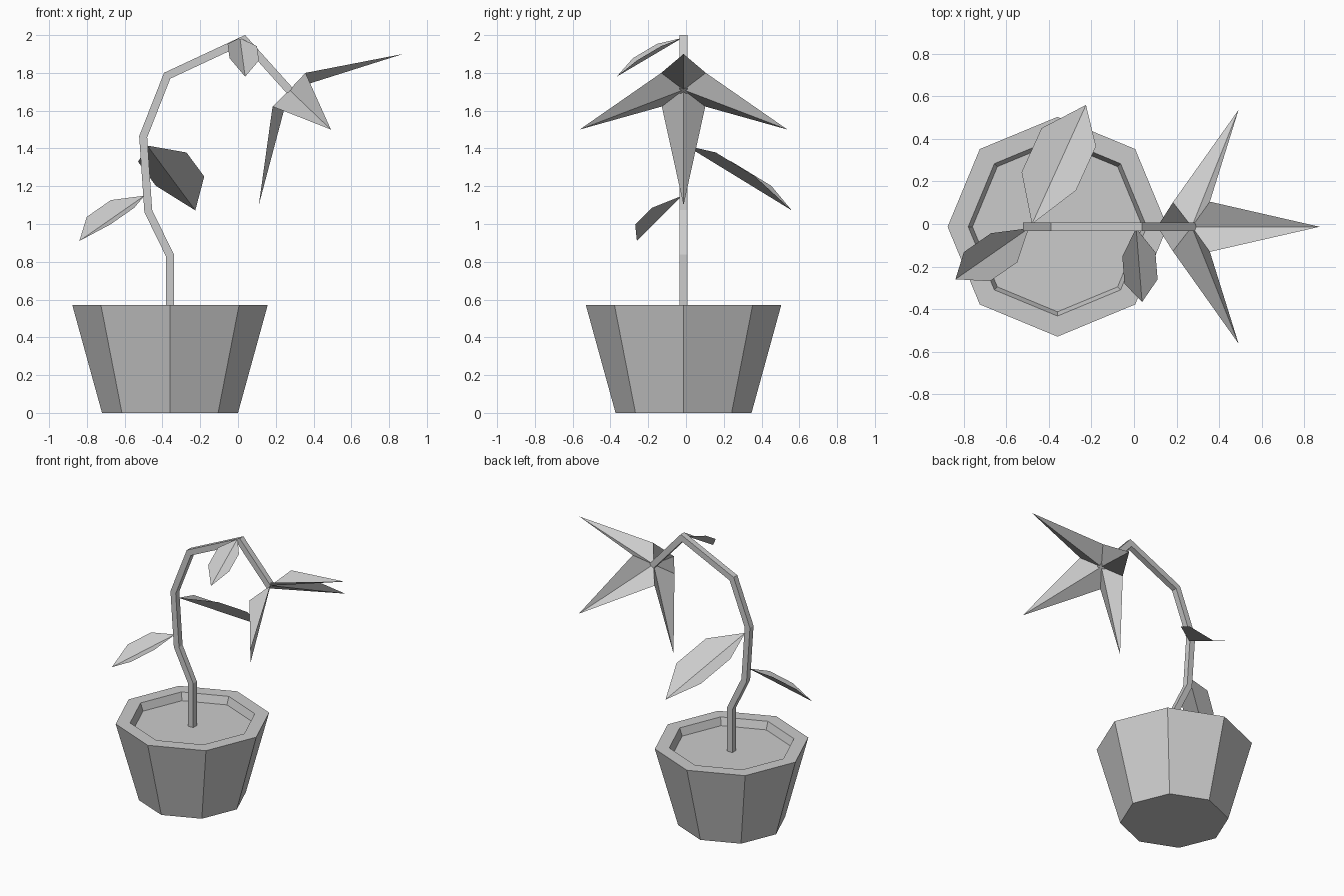
import bpy, bmesh
from math import cos, sin, pi
from mathutils import Vector

if "Cube" in bpy.data.objects:
    bpy.data.objects.remove(bpy.data.objects["Cube"])

YC = -0.013   # plane of the pot, stem and flower


def make(name, verts, faces, closed=False):
    mesh = bpy.data.meshes.new(name)
    mesh.from_pydata([tuple(v) for v in verts], [], faces)
    if closed:
        bm = bmesh.new()
        bm.from_mesh(mesh)
        bmesh.ops.recalc_face_normals(bm, faces=bm.faces)
        bm.to_mesh(mesh)
        bm.free()
    obj = bpy.data.objects.new(name, mesh)
    bpy.context.collection.objects.link(obj)
    return obj


def skin(name, rings):
    """Bridge equal rings into a tube with capped ends."""
    n = len(rings[0])
    faces = [(r * n + i, r * n + (i + 1) % n, (r + 1) * n + (i + 1) % n, (r + 1) * n + i)
             for r in range(len(rings) - 1) for i in range(n)]
    last = (len(rings) - 1) * n
    faces += [tuple(range(n))[::-1], tuple(range(last, last + n))]
    return make(name, [v for ring in rings for v in ring], faces, True)


def leaf(name, base, tip, side):
    """Six-sided leaf folded upward along its midrib."""
    base, tip = Vector(base), Vector(tip)
    d = tip - base
    size = d.length
    side = Vector(side)
    side = (side - d * (side.dot(d) / d.dot(d))).normalized()
    up = side.cross(d).normalized()
    if up.z < 0:
        up = -up
    edge = lambda t, s: base + d * t + side * (s * 0.195 * size) + up * (0.075 * size)
    verts = [base, edge(0.31, 1), edge(0.68, 1), tip, edge(0.68, -1), edge(0.31, -1)]
    return make(name, verts, [(0, 1, 2, 3), (0, 3, 4, 5)])


# Octagonal pot: outer wall, rim, inner wall, soil
profile = [(0.36, 0), (0.517, 0.57), (0.42, 0.57), (0.40, 0.515)]
skin("pot", [[(-0.36 + r * cos(i * pi / 4), YC + r * sin(i * pi / 4), z) for i in range(8)]
             for r, z in profile])

# Square stem with mitred bends
path = [Vector((x, YC, z)) for x, z in
        [(-0.36, 0.51), (-0.36, 0.833), (-0.475, 1.068), (-0.502, 1.462),
         (-0.375, 1.785), (0.032, 1.975), (0.275, 1.705)]]
h = 0.021
rings = []
for i, p in enumerate(path):
    a = (p - path[i - 1]).normalized() if i else None
    b = (path[i + 1] - p).normalized() if i < len(path) - 1 else a
    a = a or b
    t = (a + b).normalized()
    out = Vector((t.z, 0, -t.x)) * (h / t.dot(a))
    across = Vector((0, h, 0))
    rings.append([p + out + across, p - out + across, p - out - across, p + out - across])
skin("stem", rings)

# Leaves
leaf("lower_leaf", (-0.495, -0.02, 1.15), (-0.84, -0.26, 0.91), (-0.07, 0.072, 0.02))
leaf("large_leaf", (-0.48, 0.0, 1.415), (-0.226, 0.56, 1.072), (0.126, -0.045, 0.026))
leaf("top_leaf", (0.01, -0.02, 1.985), (0.038, -0.367, 1.78), (0.075, 0.01, -0.006))

# Star flower: four creased petals around a centre point
centre = (0.272, YC, 1.71)
tips = [(0.873, 0, 1.90), (0.492, 0.55, 1.50), (0.11, 0, 1.10), (0.492, -0.55, 1.50)]
notches = [(0.357, 0.118, 1.80), (0.183, 0.115, 1.622), (0.183, -0.115, 1.622), (0.357, -0.118, 1.80)]
rim = [(x, y + YC, z) for pair in zip(tips, notches) for x, y, z in pair]
make("flower", [centre] + rim, [(0, (i + 1) % 8 + 1, i + 1) for i in range(8)])
